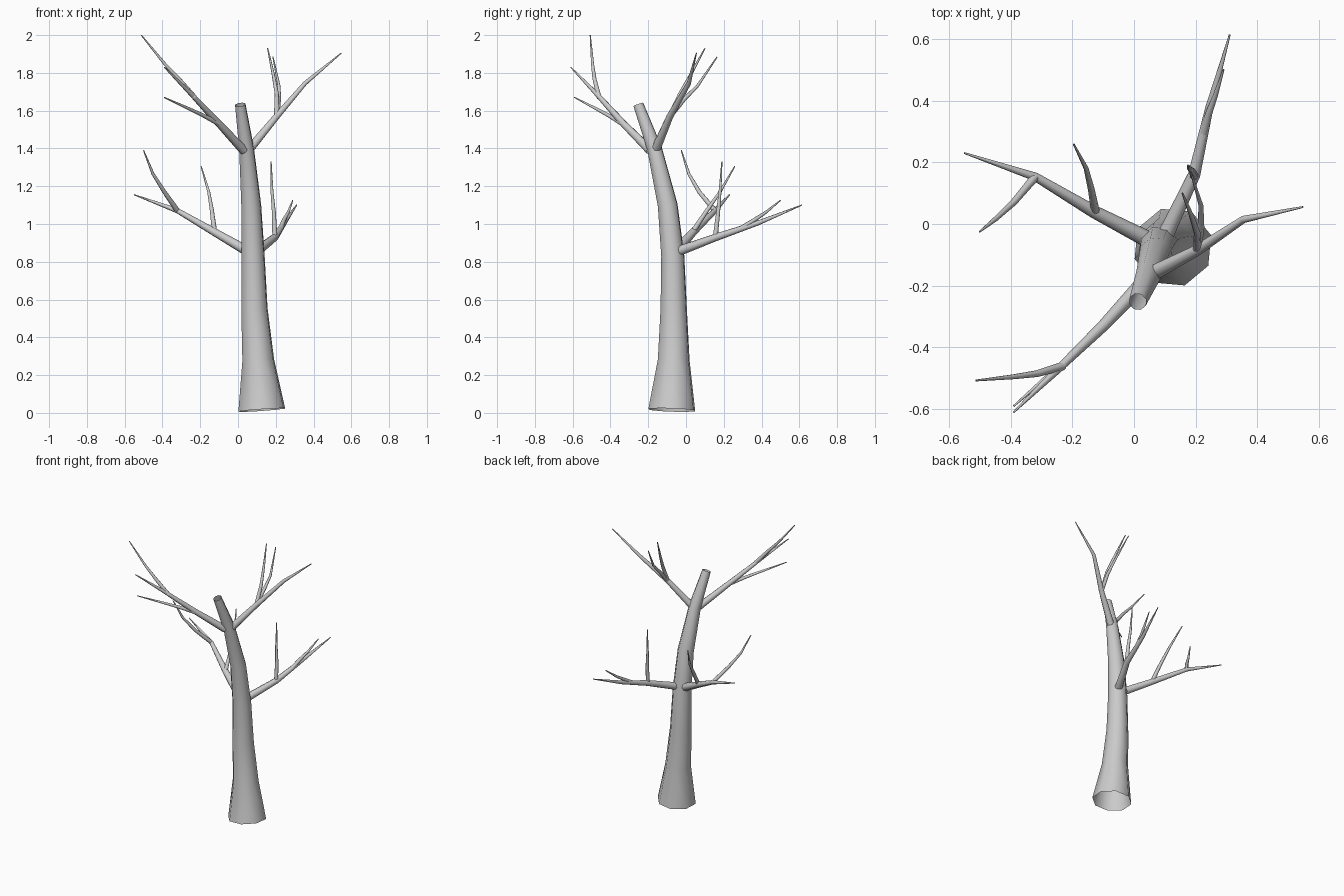
import bpy


def limb(name, points):
    """Open eight-sided tapering tube; each point is x, y, z, radius."""
    curve = bpy.data.curves.new(name, 'CURVE')
    curve.dimensions = '3D'
    curve.fill_mode = 'FULL'
    curve.bevel_depth = 1.0
    curve.bevel_resolution = 2
    curve.use_fill_caps = False
    spline = curve.splines.new('POLY')
    spline.points.add(len(points) - 1)
    for p, (x, y, z, r) in zip(spline.points, points):
        p.co = (x, y, z, 1)
        p.radius = r
    spline.use_smooth = True
    obj = bpy.data.objects.new(name, curve)
    bpy.context.collection.objects.link(obj)
    bpy.ops.object.select_all(action='DESELECT')
    obj.select_set(True)
    bpy.context.view_layer.objects.active = obj
    bpy.ops.object.convert(target='MESH')


# Trunk, flared at the foot and leaning forward at the top
limb("trunk", [
    (.126, -.075, .015, .130), (.107, -.065, .28, .088), (.087, -.065, .55, .073),
    (.080, -.070, .83, .064), (.070, -.097, 1.10, .055), (.045, -.167, 1.40, .041),
    (.012, -.252, 1.632, .029)])

# Main branches
limb("lower_left_branch", [
    (.035, -.045, .865, .027), (-.13, .04, .96, .021),
    (-.32, .153, 1.07, .014), (-.55, .23, 1.155, .003)])
limb("lower_back_branch", [
    (.105, -.03, .86, .026), (.195, .16, .93, .020),
    (.245, .38, 1.005, .013), (.31, .613, 1.10, .003)])
limb("upper_right_branch", [
    (.06, -.16, 1.395, .025), (.205, -.085, 1.57, .018),
    (.355, .015, 1.745, .012), (.547, .055, 1.905, .003)])
limb("upper_front_branch", [
    (.03, -.19, 1.39, .025), (-.10, -.33, 1.53, .019),
    (-.24, -.465, 1.68, .013), (-.39, -.61, 1.83, .003)])

# Twigs
twigs = {
    "lower_left_twig_outer": [(-.32, .153, 1.07), (-.39, .07, 1.17), (-.45, .015, 1.265), (-.50, -.025, 1.39)],
    "lower_left_twig_inner": [(-.125, .04, .965), (-.138, .11, 1.07), (-.155, .18, 1.17), (-.195, .258, 1.305)],
    "lower_back_twig_outer": [(.225, .29, .975), (.243, .36, 1.02), (.265, .42, 1.06), (.29, .50, 1.125)],
    "lower_back_twig_inner": [(.195, .155, .93), (.190, .17, 1.06), (.180, .18, 1.17), (.175, .19, 1.33)],
    "upper_right_twig_high": [(.205, -.08, 1.58), (.205, -.03, 1.69), (.185, .03, 1.80), (.157, .10, 1.93)],
    "upper_right_twig_low": [(.205, -.085, 1.57), (.217, -.01, 1.66), (.217, .06, 1.73), (.185, .165, 1.885)],
    "upper_front_twig_high": [(-.23, -.46, 1.67), (-.315, -.485, 1.77), (-.39, -.495, 1.85), (-.512, -.507, 2.0)],
    "upper_front_twig_low": [(-.10, -.335, 1.53), (-.185, -.41, 1.575), (-.27, -.485, 1.615), (-.39, -.59, 1.67)],
}
for name, pts in twigs.items():
    limb(name, [(*p, r) for p, r in zip(pts, (.014, .011, .008, .003))])
